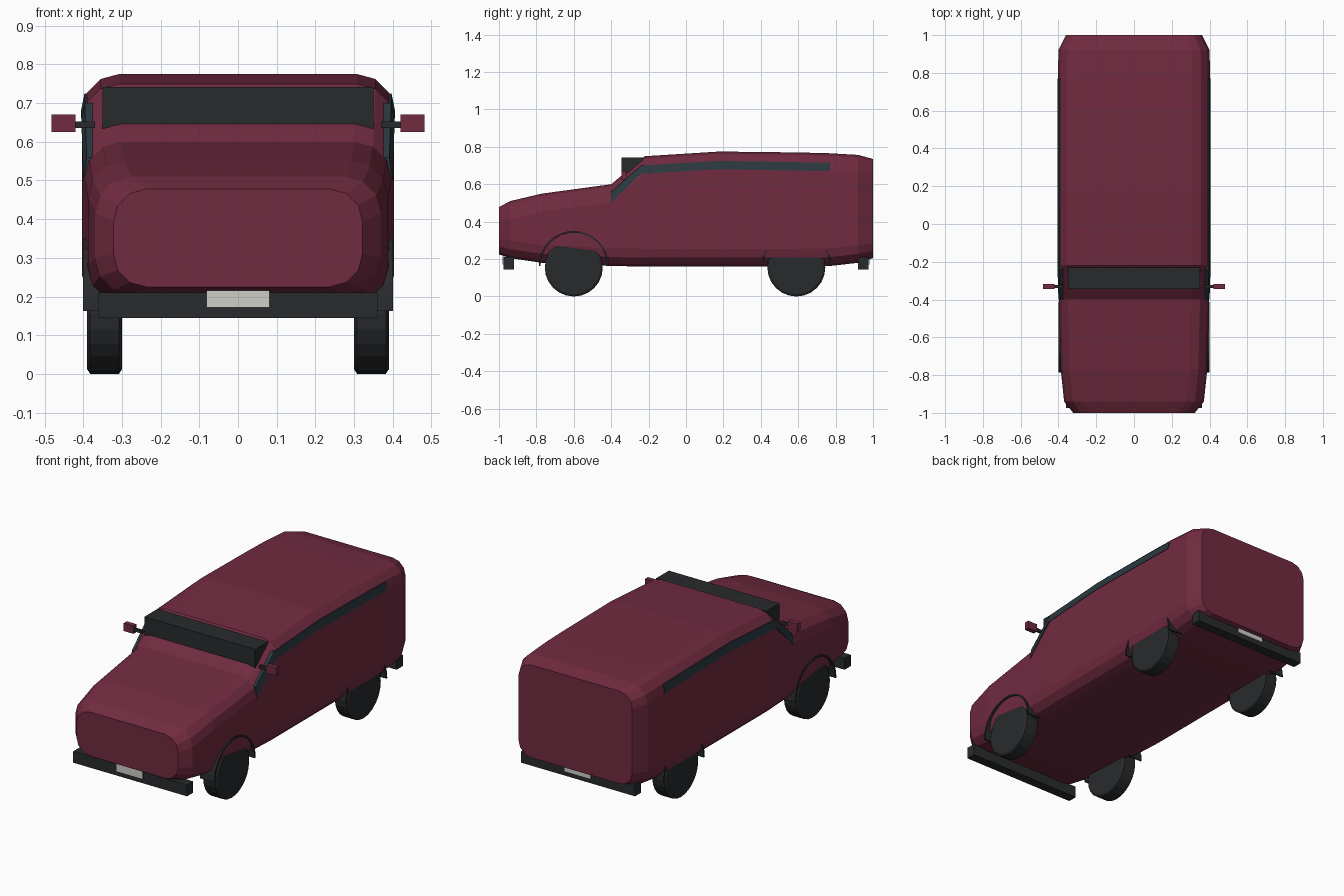
import bpy, bmesh, math
from mathutils import Matrix

if "Cube" in bpy.data.objects:
    bpy.data.objects.remove(bpy.data.objects["Cube"])


def material(name, color):
    m = bpy.data.materials.new(name)
    m.diffuse_color = (*color, 1)
    m.use_nodes = True
    m.node_tree.nodes["Principled BSDF"].inputs["Base Color"].default_value = m.diffuse_color
    return m


PAINT = material("maroon", (0.165, 0.024, 0.052))
DARK = material("charcoal", (0.021, 0.023, 0.025))
GLASS = material("glass", (0.024, 0.04, 0.05))
PLATE = material("plate", (0.62, 0.61, 0.57))


def finish(name, bm, mat):
    bmesh.ops.recalc_face_normals(bm, faces=bm.faces)
    me = bpy.data.meshes.new(name)
    bm.to_mesh(me)
    bm.free()
    me.materials.append(mat)
    ob = bpy.data.objects.new(name, me)
    bpy.context.collection.objects.link(ob)
    return ob


def loft(name, rings, mat, cap=True):
    bm = bmesh.new()
    rows = [[bm.verts.new(p) for p in r] for r in rings]
    n = len(rows[0])
    for a, b in zip(rows, rows[1:]):
        for i in range(n):
            j = (i + 1) % n
            bm.faces.new((a[i], a[j], b[j], b[i]))
    if cap:
        bm.faces.new(rows[0])
        bm.faces.new(rows[-1])
    return finish(name, bm, mat)


def box(name, x, y, z, mat):
    ring = lambda yy: [(x[0], yy, z[0]), (x[1], yy, z[0]), (x[1], yy, z[1]), (x[0], yy, z[1])]
    return loft(name, [ring(y[0]), ring(y[1])], mat)


def section(y, w, z0, z1, r):
    # rounded rectangle with three facets per corner
    pts = []
    for k, (sx, zc) in enumerate(((1, z1 - r), (-1, z1 - r), (-1, z0 + r), (1, z0 + r))):
        for i in range(4):
            a = math.radians(90 * k + 30 * i)
            pts.append((sx * (w - r) + r * math.cos(a), y, zc + r * math.sin(a)))
    return pts


# body shell: y, half width, bottom, top, corner radius
stations = [(-1, .322, .225, .478, .085), (-.94, .37, .205, .51, .095),
            (-.77, .388, .18, .55, .095), (-.4, .397, .163, .60, .095),
            (-.22, .403, .16, .75, .095), (.18, .403, .16, .775, .095),
            (.6, .403, .16, .77, .095), (.76, .403, .162, .766, .095),
            (.92, .40, .18, .757, .095), (1, .36, .205, .735, .08)]
loft("body", [section(*s) for s in stations], PAINT)

# windscreen block
box("windscreen", (-.35, .35), (-.345, -.23), (.60, .742), DARK)

# bumpers and plates
for end, s in (("front", -1), ("rear", 1)):
    box(end + "_bumper", (-.36, .36), (s * .92, s * .975), (.145, .21), DARK)
    box(end + "_plate", (-.082, .082), (s * .97, s * .98), (.172, .215), PLATE)

# side windows: y, half width, lower z, upper z
window = [(-.4, .397, .50, .56), (-.24, .402, .655, .70),
          (.17, .403, .68, .725), (.77, .403, .67, .715)]

for side, s in (("right", 1), ("left", -1)):
    loft(side + "_window",
         [[(s * (w + .003), y, a), (s * (w - .006), y, b),
           (s * (w - .04), y, b), (s * (w - .04), y, a)] for y, w, a, b in window], GLASS)

    # door mirrors
    box(side + "_mirror", (s * .42, s * .482), (-.345, -.317), (.625, .67), PAINT)
    box(side + "_mirror_arm", (s * .37, s * .425), (-.338, -.324), (.636, .653), DARK)

    for end, yc in (("front", -.6), ("rear", .59)):
        # wheel with chamfered tread edges
        rings = []
        for x, r in ((.30, .143), (.308, .155), (.382, .155), (.39, .143)):
            rings.append([(s * x, yc + r * math.cos(a), .155 + r * math.sin(a))
                          for a in (math.tau * i / 24 for i in range(24))])
        loft(f"{end}_{side}_wheel", rings, DARK)

        # half-round arch liner
        arch = []
        for i in range(17):
            a = math.pi * i / 16
            arch.append([(s * x, yc + r * math.cos(a), .163 + r * math.sin(a))
                         for x, r in ((.31, .178), (.401, .178), (.401, .187), (.31, .187))])
        loft(f"{end}_{side}_arch", arch, DARK)
